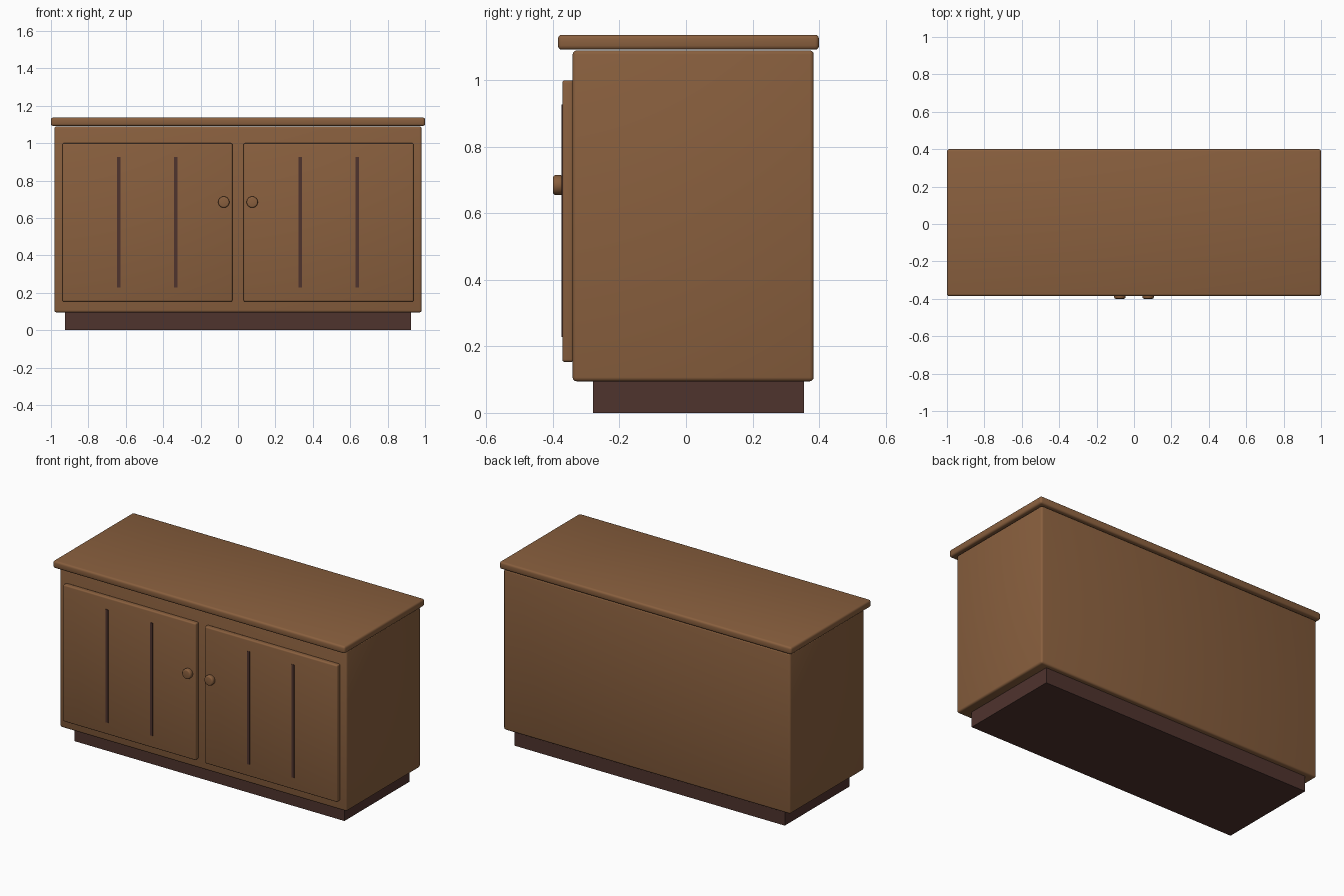
import bpy
import math

cube = bpy.data.objects.get("Cube")
if cube:
    bpy.data.objects.remove(cube, do_unlink=True)


def material(name, color):
    m = bpy.data.materials.new(name)
    m.use_nodes = True
    m.diffuse_color = color
    m.node_tree.nodes["Principled BSDF"].inputs["Base Color"].default_value = color
    return m


wood = material("warm brown wood", (0.25, 0.115, 0.048, 1))
dark = material("dark brown wood", (0.078, 0.033, 0.027, 1))


def finish(name, mat, bevel):
    ob = bpy.context.object
    ob.name = ob.data.name = name
    ob.data.materials.append(mat)
    if bevel:
        mod = ob.modifiers.new("rounded edges", 'BEVEL')
        mod.width = bevel
        mod.segments = 3
        bpy.ops.object.modifier_apply(modifier=mod.name)
        bpy.ops.object.shade_smooth_by_angle(angle=math.radians(35))
    return ob


def box(name, mat, x, y, z, bevel=0):
    """Box spanning the (low, high) pairs x, y and z."""
    spans = (x, y, z)
    bpy.ops.mesh.primitive_cube_add(size=1, location=[(a + b) / 2 for a, b in spans])
    bpy.context.object.scale = [b - a for a, b in spans]
    bpy.ops.object.transform_apply(location=False, rotation=False, scale=True)
    return finish(name, mat, bevel)


# Carcass: recessed plinth, cabinet body and overhanging top
box("plinth", dark, (-0.925, 0.925), (-0.28, 0.355), (0, 0.1))
box("cabinet_body", wood, (-0.982, 0.982), (-0.341, 0.384), (0.095, 1.09), 0.012)
box("countertop", wood, (-1, 1), (-0.385, 0.4), (1.092, 1.137), 0.012)

# Doors with painted grooves and round knobs
for side, s in (("left", 1), ("right", -1)):
    box(side + "_door", wood, sorted((s * 0.03, s * 0.939)),
        (-0.372, -0.338), (0.153, 1.0), 0.008)
    for place, x in (("inner", 0.332), ("outer", 0.637)):
        box(f"{side}_{place}_groove", dark, (s * x - 0.009, s * x + 0.009),
            (-0.375, -0.369), (0.228, 0.927))
    bpy.ops.mesh.primitive_cylinder_add(
        vertices=32, radius=0.03, depth=0.03,
        location=(s * 0.076, -0.385, 0.685), rotation=(math.pi / 2, 0, 0))
    finish(side + "_knob", wood, 0.008)
